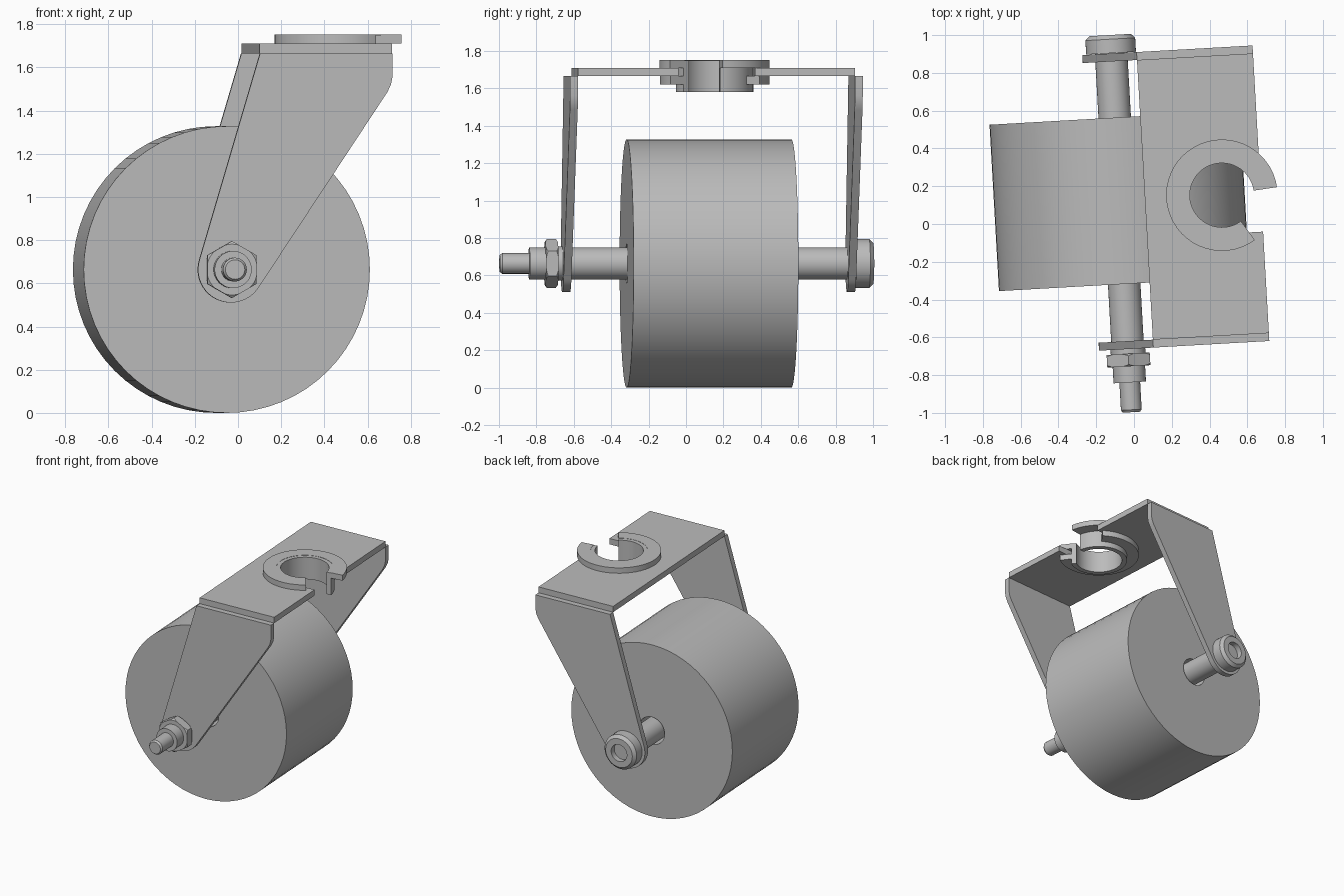
import bpy, bmesh, math
from mathutils import Matrix, Vector

if "Cube" in bpy.data.objects:
    bpy.data.objects.remove(bpy.data.objects["Cube"])

# Single metal colour
metal = bpy.data.materials.new("grey metal")
metal.use_nodes = True
grey = (0.5, 0.5, 0.5, 1)
metal.diffuse_color = grey
metal.node_tree.nodes["Principled BSDF"].inputs["Base Color"].default_value = grey

AXLE_Z = 0.664
PLACE = Matrix.Translation((-0.07, 0, 0)) @ Matrix.Rotation(math.radians(3.25), 4, 'Z')
# Turns a part made around z so that it lies along +y at axle height
TO_AXLE = Matrix.Translation((0, 0, AXLE_Z)) @ Matrix.Rotation(-math.pi / 2, 4, 'X')


def finish(name, bm, matrix=Matrix(), smooth=True):
    bmesh.ops.remove_doubles(bm, verts=bm.verts, dist=1e-5)
    bmesh.ops.recalc_face_normals(bm, faces=bm.faces)
    bm.transform(PLACE @ matrix)
    mesh = bpy.data.meshes.new(name)
    bm.to_mesh(mesh)
    bm.free()
    mesh.materials.append(metal)
    obj = bpy.data.objects.new(name, mesh)
    bpy.context.collection.objects.link(obj)
    if smooth:
        bpy.ops.object.select_all(action='DESELECT')
        bpy.context.view_layer.objects.active = obj
        obj.select_set(True)
        bpy.ops.object.shade_smooth_by_angle(angle=math.radians(30))
    return obj


def lathe(name, profile, matrix, steps=48, closed=False, start=0, end=360, smooth=True):
    """Spin (radius, height) points around z; a partial turn gets end caps."""
    bm = bmesh.new()
    verts = [bm.verts.new((r, 0, h)) for r, h in profile]
    edges = [bm.edges.new(p) for p in zip(verts, verts[1:])]
    if closed:
        edges.append(bm.edges.new((verts[-1], verts[0])))
    turn = Matrix.Rotation(math.radians(start), 3, 'Z')
    bmesh.ops.rotate(bm, verts=verts, cent=(0, 0, 0), matrix=turn)
    bmesh.ops.spin(bm, geom=verts + edges, cent=(0, 0, 0), axis=(0, 0, 1),
                   angle=math.radians(end - start), steps=steps)
    bmesh.ops.remove_doubles(bm, verts=bm.verts, dist=1e-5)
    bmesh.ops.holes_fill(bm, edges=[e for e in bm.edges if e.is_boundary], sides=0)
    return finish(name, bm, matrix, smooth)


def tube(r0, r1, h0, h1):
    return [(r0, h0), (r1, h0), (r1, h1), (r0, h1)]


def slab(name, points, offset, smooth=True):
    """Extrude a flat outline by the offset vector."""
    bm = bmesh.new()
    face = bm.faces.new([bm.verts.new(p) for p in points])
    new = bmesh.ops.extrude_face_region(bm, geom=[face])["geom"]
    bmesh.ops.translate(bm, vec=Vector(offset),
                        verts=[v for v in new if isinstance(v, bmesh.types.BMVert)])
    return finish(name, bm, smooth=smooth)


def arc(cx, cy, r, a0, a1, n):
    angles = [math.radians(a0 + (a1 - a0) * i / n) for i in range(n + 1)]
    return [(cx + r * math.cos(a), cy + r * math.sin(a)) for a in angles]


# Wheel with a loose bore
lathe("wheel", tube(0.105, 0.664, -0.318, 0.564), TO_AXLE, steps=64, closed=True)

# Axle bolt: threaded tip, shank, round head with a socket
lathe("axle_bolt", [(0, -0.998), (0.045, -0.998), (0.055, -0.985), (0.055, -0.84),
                    (0.086, -0.84), (0.086, 0.906), (0.132, 0.906), (0.132, 0.98),
                    (0.11, 1.002), (0.065, 1.002), (0.065, 0.96), (0, 0.96)], TO_AXLE)

# Hex nut with corners rounded off by a hidden cutter
nut = lathe("axle_nut", tube(0, 0.132, -0.755, -0.688), TO_AXLE, steps=6,
            start=30, end=390, smooth=False)
cutter = lathe("nut_cutter", [(0, -0.757), (0.115, -0.757), (0.135, -0.742),
                              (0.135, -0.701), (0.115, -0.686), (0, -0.686)], TO_AXLE)
cutter.hide_render = True
cutter.hide_set(True)
cutter.display_type = 'WIRE'
chamfer = nut.modifiers.new("chamfer", 'BOOLEAN')
chamfer.operation = 'INTERSECT'
chamfer.object = cutter
lathe("axle_washer", tube(0, 0.092, -0.688, -0.66), TO_AXLE)

# Fork legs: rounded foot, slanted sides, softened upper corner
LEG_TOP = 1.665
outline = arc(0, AXLE_Z, 0.153, 163, 327, 20)
outline += [(0.725, 1.485), (0.742, 1.52), (0.75, 1.56), (0.75, LEG_TOP), (0.135, LEG_TOP)]
for name, y in (("front_leg", -0.663), ("back_leg", 0.862)):
    slab(name, [(x, y, z) for x, z in outline], (0, 0.042, 0))

# Top plate with an open slot for the collar
CX, CY, SLOT = 0.543, 0.122, 0.205
plate = [(0.135, -0.621), (0.75, -0.621)]
plate += [(0.75, CY - SLOT)] + arc(CX, CY, SLOT, 270, 90, 32) + [(0.75, CY + SLOT)]
plate += [(0.75, 0.862), (0.135, 0.862)]
slab("top_plate", [(x, y, LEG_TOP) for x, y in plate], (0, 0, 0.045))

# Split collar: sleeve with a flange above and below the plate
AT_COLLAR = Matrix.Translation((CX, CY, 0))
for name, profile, start in (
        ("collar_sleeve", tube(0.17, 0.207, 1.58, 1.75), 5),
        ("upper_flange", tube(0.2, 0.295, 1.71, 1.752), 5),
        ("lower_flange", tube(0.2, 0.293, 1.622, 1.665), 52)):
    lathe(name, profile, AT_COLLAR, steps=40, closed=True, start=start, end=303)
